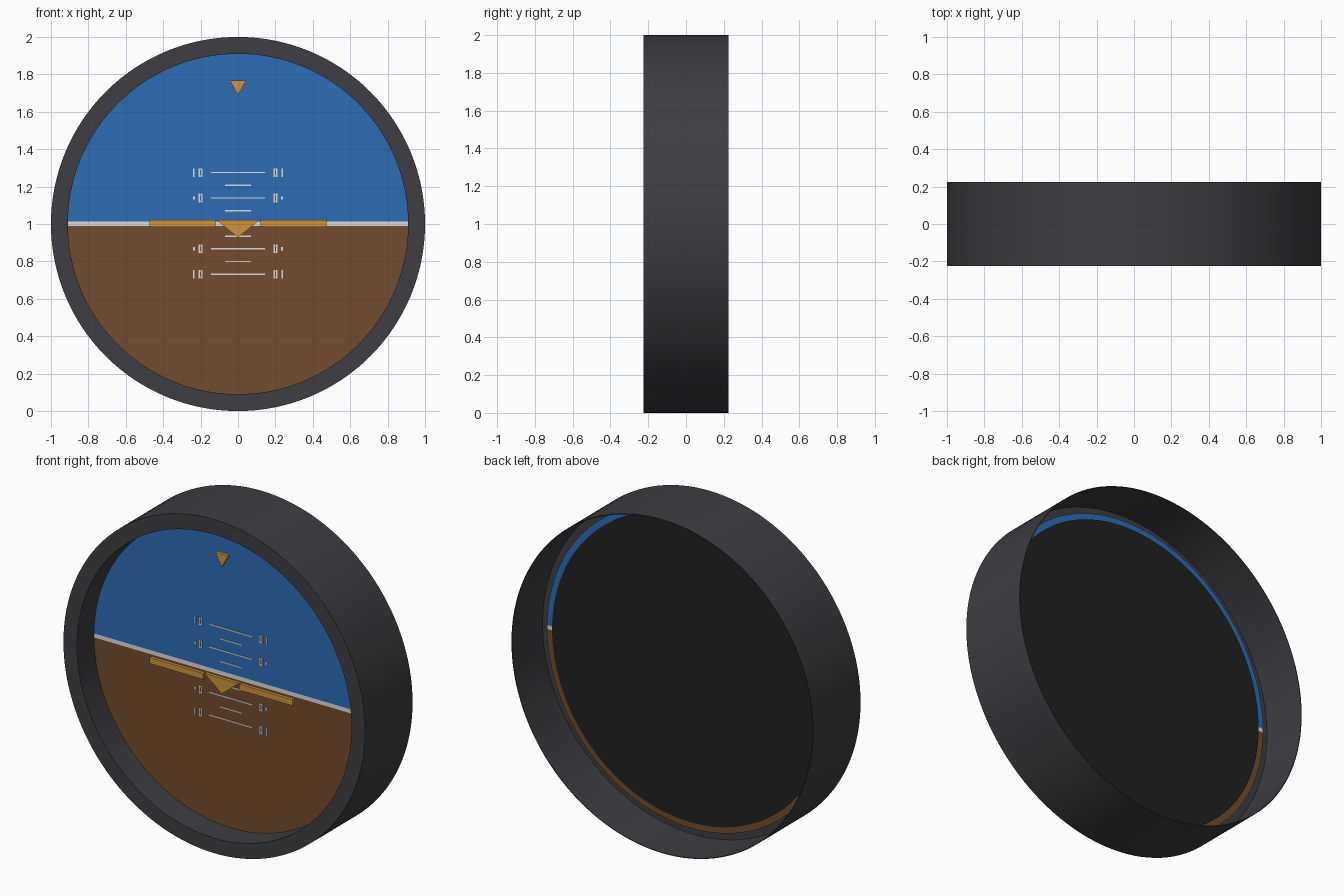
import bpy, bmesh, math
from mathutils import Matrix

cube = bpy.data.objects.get("Cube")
if cube:
    bpy.data.objects.remove(cube, do_unlink=True)


def material(name, hexcode):
    rgb = [int(hexcode[i:i + 2], 16) / 255 for i in (0, 2, 4)]
    col = [c / 12.92 if c < 0.04045 else ((c + 0.055) / 1.055) ** 2.4 for c in rgb] + [1]
    m = bpy.data.materials.new(name)
    m.use_nodes = True
    m.diffuse_color = col
    node = next(n for n in m.node_tree.nodes if n.type == 'BSDF_PRINCIPLED')
    node.inputs["Base Color"].default_value = col
    return m


CASE = material("charcoal", "3E3D42")
BACK = material("black", "202020")
SKY = material("sky blue", "2E6CB5")
EARTH = material("earth brown", "724C2E")
WHITE = material("white", "DCDCDC")
AMBER = material("amber", "CE953C")
MID = 1.0  # height of the dial centre


def finish(name, bm, mats, smooth=False):
    bmesh.ops.recalc_face_normals(bm, faces=bm.faces)
    me = bpy.data.meshes.new(name)
    bm.to_mesh(me)
    bm.free()
    ob = bpy.data.objects.new(name, me)
    bpy.context.collection.objects.link(ob)
    for m in mats:
        me.materials.append(m)
    if smooth:
        bpy.ops.object.select_all(action='DESELECT')
        ob.select_set(True)
        bpy.context.view_layer.objects.active = ob
        bpy.ops.object.shade_smooth_by_angle(angle=math.radians(30))
    return ob


def prism(bm, points, front, back):
    """Extrude an x/z outline from front to back along y."""
    face = bm.faces.new([bm.verts.new((x, front, z)) for x, z in points])
    out = bmesh.ops.extrude_face_region(bm, geom=[face])
    for v in out["geom"]:
        if isinstance(v, bmesh.types.BMVert):
            v.co.y = back


def box(bm, x, z, w, h, front, back):
    prism(bm, [(x - w / 2, z - h / 2), (x + w / 2, z - h / 2),
               (x + w / 2, z + h / 2), (x - w / 2, z + h / 2)], front, back)


def disc(radius, front, back):
    bm = bmesh.new()
    turn = Matrix.Translation((0, (front + back) / 2, MID)) @ Matrix.Rotation(math.pi / 2, 4, 'X')
    bmesh.ops.create_cone(bm, cap_ends=True, segments=128, radius1=radius,
                          radius2=radius, depth=back - front, matrix=turn)
    return bm


# Housing: lathed ring with a deep front bezel and a thin rear skirt
profile = [(0.91, -0.225), (0.91, -0.064), (0.996, -0.064),
           (0.996, 0.225), (1.0, 0.225), (1.0, -0.225)]
bm = bmesh.new()
verts = [bm.verts.new((r, y, MID)) for r, y in profile]
edges = [bm.edges.new((verts[i - 1], verts[i])) for i in range(len(verts))]
bmesh.ops.spin(bm, geom=verts + edges, cent=(0, 0, MID), axis=(0, 1, 0),
               angle=math.tau, steps=128, use_merge=True)
bmesh.ops.remove_doubles(bm, verts=bm.verts, dist=0.0001)
finish("housing", bm, [CASE], True)

# Dial: disc cut into sky, horizon stripe and earth
bm = disc(0.95, -0.065, -0.04)
LOW, HIGH = 0.989, 1.013
for z in (LOW, HIGH):
    bmesh.ops.bisect_plane(bm, geom=bm.verts[:] + bm.edges[:] + bm.faces[:],
                           plane_co=(0, 0, z), plane_no=(0, 0, 1))
for f in bm.faces:
    z = f.calc_center_median().z
    f.material_index = 0 if z > HIGH else 1 if z > LOW else 2
finish("dial", bm, [SKY, WHITE, EARTH], True)

finish("back_plate", disc(0.912, -0.04, -0.034), [BACK], True)

# Pitch ladder: long and short rungs either side of the horizon
bm = bmesh.new()
for side in (1, -1):
    for step in range(1, 5):
        width = 0.14 if step % 2 else 0.29
        box(bm, 0, 1.003 + side * step * 0.068, width, 0.007, -0.069, -0.064)
finish("pitch_rungs", bm, [WHITE])

# Small tick clusters at the ends of the long rungs
bm = bmesh.new()
for row in (-4, -2, 2, 4):
    z = 1.003 + row * 0.068
    for side in (-1, 1):
        for i, x in enumerate((0.193, 0.208, 0.236)):
            if abs(row) == 2 and i == 2:
                box(bm, side * x, z, 0.01, 0.018, -0.069, -0.064)
            else:
                box(bm, side * x, z, 0.007, 0.046, -0.069, -0.064)
        for dz in (-0.018, 0.018):
            box(bm, side * 0.2, z + dz, 0.012, 0.006, -0.069, -0.064)
finish("rung_ticks", bm, [WHITE])

# Fixed aircraft symbol: two wing bars and a centre arrow
for name, side in (("left_wing_bar", 1), ("right_wing_bar", -1)):
    bm = bmesh.new()
    box(bm, side * 0.297, 1.003, 0.355, 0.036, -0.16, -0.14)
    finish(name, bm, [AMBER])

for name, half, top, tip in (("centre_arrow", 0.115, 1.021, 0.928),
                             ("top_pointer", 0.043, 1.766, 1.688)):
    bm = bmesh.new()
    prism(bm, [(-half, top), (0, tip), (half, top)], -0.155, -0.135)
    finish(name, bm, [AMBER])
